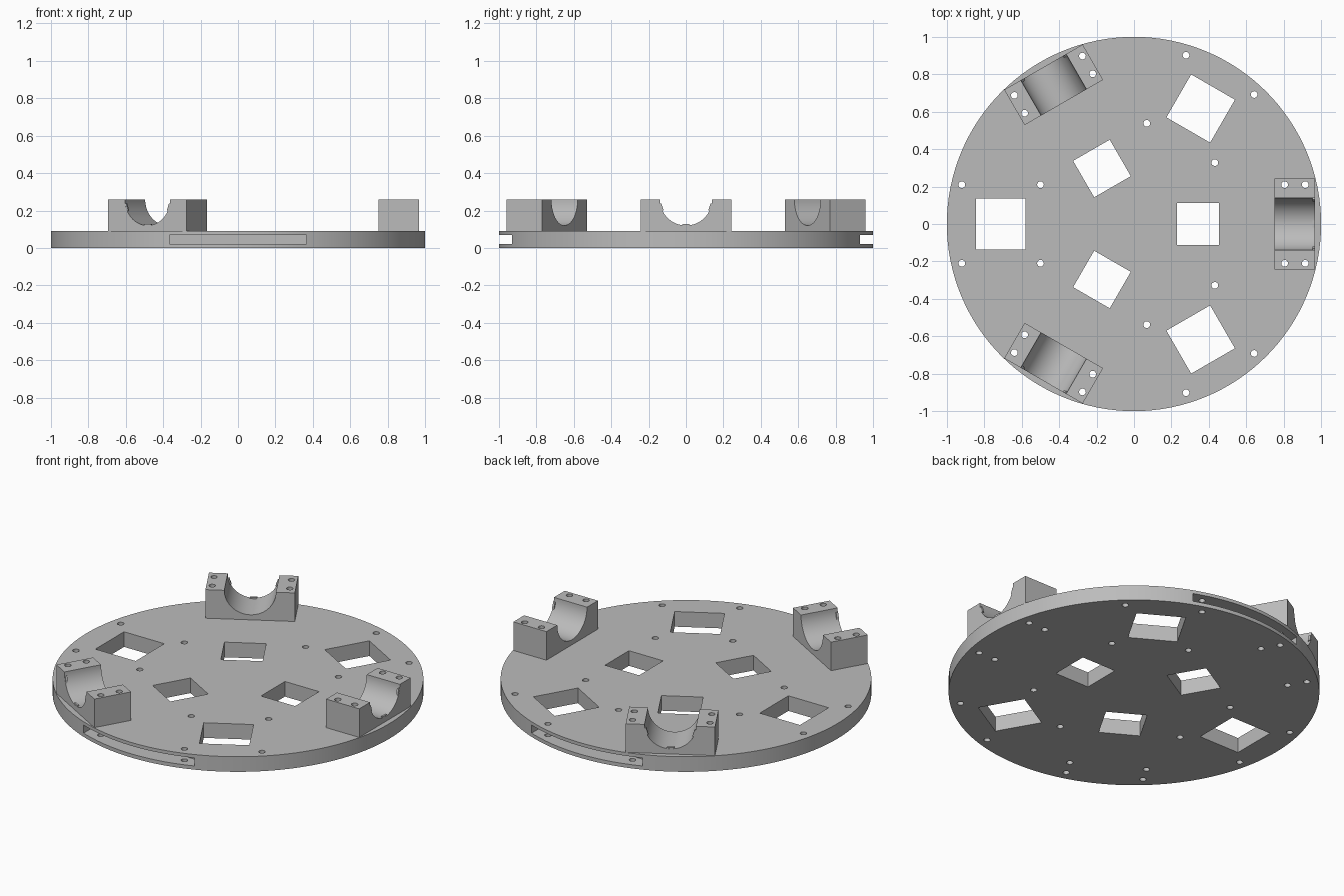
import bpy, bmesh, math
from mathutils import Matrix, Vector

if "Cube" in bpy.data.objects:
    bpy.data.objects.remove(bpy.data.objects["Cube"])

grey = bpy.data.materials.new("plain grey")
grey.diffuse_color = (0.5, 0.5, 0.5, 1)
grey.use_nodes = True
grey.node_tree.nodes["Principled BSDF"].inputs["Base Color"].default_value = grey.diffuse_color
THIRDS = [math.radians(a) for a in (0, 120, 240)]


def spin(a):
    return Matrix.Rotation(a, 4, 'Z')


def box(bm, x0, x1, y0, y1, z0, z1, m=Matrix()):
    place = Matrix.Translation(((x0 + x1) / 2, (y0 + y1) / 2, (z0 + z1) / 2))
    size = Matrix.Diagonal((x1 - x0, y1 - y0, z1 - z0, 1))
    bmesh.ops.create_cube(bm, size=1, matrix=m @ place @ size)


def cylinder(bm, x, y, r, z0, z1, sides, m=Matrix()):
    bmesh.ops.create_cone(bm, cap_ends=True, segments=sides, radius1=r, radius2=r, depth=z1 - z0,
                          matrix=m @ Matrix.Translation((x, y, (z0 + z1) / 2)))


def finish(bm, name):
    bmesh.ops.recalc_face_normals(bm, faces=bm.faces)
    me = bpy.data.meshes.new(name)
    bm.to_mesh(me)
    bm.free()
    me.materials.append(grey)
    ob = bpy.data.objects.new(name, me)
    bpy.context.collection.objects.link(ob)
    return ob


def cut(ob, cutter):
    mod = ob.modifiers.new("cut", 'BOOLEAN')
    mod.operation, mod.solver, mod.object = 'DIFFERENCE', 'EXACT', cutter
    bpy.ops.object.select_all(action='DESELECT')
    bpy.context.view_layer.objects.active = ob
    ob.select_set(True)
    bpy.ops.object.modifier_apply(modifier=mod.name)
    bpy.data.objects.remove(cutter)
    bpy.ops.object.shade_smooth_by_angle(angle=math.radians(30))


# round base plate
bm = bmesh.new()
cylinder(bm, 0, 0, 1, 0, 0.09, 128)
plate = finish(bm, "base_plate")

# square windows, screw holes and two rim slots
bm = bmesh.new()
for a in THIRDS:
    m = spin(a)
    box(bm, -0.845, -0.58, -0.135, 0.135, -0.1, 0.2, m)
    box(bm, 0.23, 0.455, -0.113, 0.113, -0.1, 0.2, m)
    for x in (-0.92, -0.50, 0.805, 0.915):
        for y in (-0.21, 0.21):
            cylinder(bm, x, y, 0.018, -0.1, 0.2, 16, m)
windows = finish(bm, "window_cutter")
cut(plate, windows)
bm = bmesh.new()
for s in (-1, 1):
    box(bm, -0.365, 0.365, min(s * 0.86, s * 1.1), max(s * 0.86, s * 1.1), 0.022, 0.07)
cut(plate, finish(bm, "slot_cutter"))

# three cradle blocks with half-round grooves
R, TOP = 0.14, 0.26
for i, a in enumerate(THIRDS):
    m = spin(a)
    bm = bmesh.new()
    profile = [(-0.242, 0.09), (0.242, 0.09), (0.242, TOP)]
    profile += [(R * math.cos(t), TOP - R * math.sin(t))
                for t in (math.pi * k / 32 for k in range(33))]
    profile += [(-0.242, TOP)]
    face = bm.faces.new([bm.verts.new(m @ Vector((0.75, y, z))) for y, z in profile])
    new = bmesh.ops.extrude_face_region(bm, geom=[face])["geom"]
    bmesh.ops.translate(bm, verts=[v for v in new if isinstance(v, bmesh.types.BMVert)],
                        vec=m @ Vector((0.218, 0, 0)))
    cradle = finish(bm, f"cradle_{i + 1}")
    bm = bmesh.new()
    for x in (0.805, 0.915):
        for y in (-0.21, 0.21):
            cylinder(bm, x, y, 0.018, 0, 0.4, 16, m)
    cut(cradle, finish(bm, "screw_cutter"))

    # small retaining nubs at the outer end of the groove
    bm = bmesh.new()
    for t in (-72, 0, 72):
        tilt = (m @ Matrix.Translation((0, 0, TOP)) @ Matrix.Rotation(math.radians(t), 4, 'X'))
        box(bm, 0.955, 0.967, -0.02, 0.02, -R - 0.005, -R + 0.008, tilt)
    finish(bm, f"cradle_nubs_{i + 1}")
